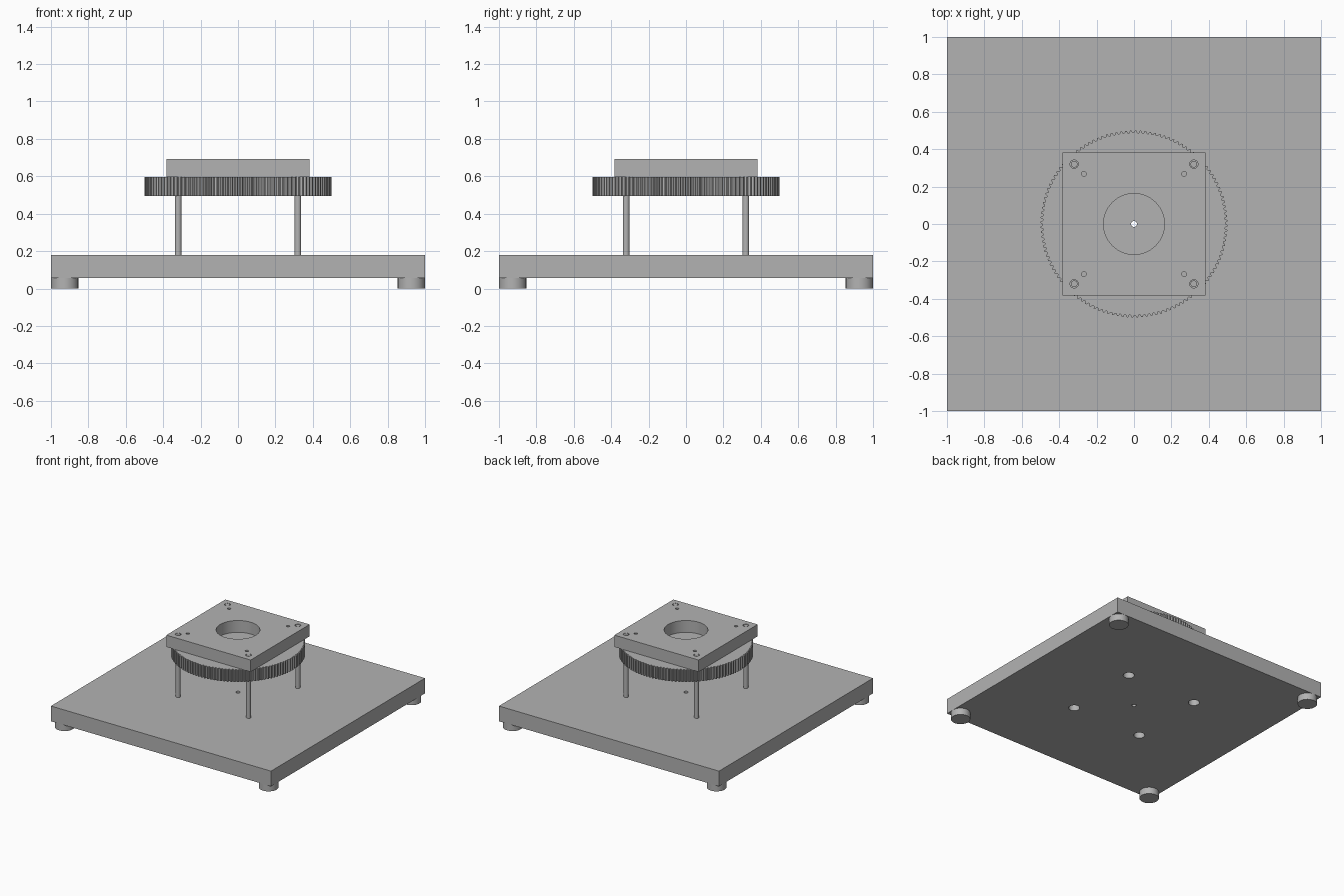
import bpy, bmesh, math
from mathutils import Matrix

cube = bpy.data.objects.get("Cube")
if cube:
    bpy.data.objects.remove(cube)

grey = bpy.data.materials.new("plain_grey")
grey.use_nodes = True
tone = (0.45, 0.45, 0.45, 1)
grey.diffuse_color = tone
grey.node_tree.nodes["Principled BSDF"].inputs["Base Color"].default_value = tone

CORNERS = [(sx, sy) for sx in (-1, 1) for sy in (-1, 1)]


def finish(name, bm):
    bmesh.ops.recalc_face_normals(bm, faces=bm.faces)
    mesh = bpy.data.meshes.new(name)
    bm.to_mesh(mesh)
    bm.free()
    mesh.materials.append(grey)
    ob = bpy.data.objects.new(name, mesh)
    bpy.context.collection.objects.link(ob)
    return ob


def slab(name, width, z0, z1):
    bm = bmesh.new()
    bmesh.ops.create_cube(bm, size=1, matrix=Matrix.Translation((0, 0, (z0 + z1) / 2))
                          @ Matrix.Diagonal((width, width, z1 - z0, 1)))
    return finish(name, bm)


def add_cylinder(bm, x, y, r, z0, z1, sides=32):
    bmesh.ops.create_cone(bm, cap_ends=True, segments=sides, radius1=r, radius2=r,
                          depth=z1 - z0, matrix=Matrix.Translation((x, y, (z0 + z1) / 2)))


def cylinder(name, x, y, r, z0, z1, sides=32):
    bm = bmesh.new()
    add_cylinder(bm, x, y, r, z0, z1, sides)
    ob = finish(name, bm)
    smooth(ob)
    return ob


def smooth(ob, angle=30):
    bpy.ops.object.select_all(action='DESELECT')
    ob.select_set(True)
    bpy.context.view_layer.objects.active = ob
    bpy.ops.object.shade_smooth_by_angle(angle=math.radians(angle))


def drill(ob, holes):
    """Cut round holes, each given as (x, y, radius, z0, z1)."""
    bm = bmesh.new()
    for x, y, r, z0, z1 in holes:
        add_cylinder(bm, x, y, r, z0, z1, 64 if r > 0.1 else 32)
    cutter = finish("hole_cutter", bm)
    cutter.hide_render = True
    mod = ob.modifiers.new("holes", 'BOOLEAN')
    mod.operation = 'DIFFERENCE'
    mod.solver = 'EXACT'
    mod.object = cutter
    bpy.context.view_layer.objects.active = ob
    bpy.ops.object.modifier_apply(modifier=mod.name)
    bpy.data.objects.remove(cutter)
    smooth(ob)


# Levels and radii
BASE_Z, BASE_TOP = 0.055, 0.18
GEAR_Z, PLATE_Z, TOP = 0.495, 0.595, 0.692
ROD, ROD_R, PIN = 0.32, 0.018, 0.268


def corner_holes(pos, r, z0, z1):
    return [(sx * pos, sy * pos, r, z0, z1) for sx, sy in CORNERS]


# Base board with a centre hole and counterbores underneath
base = slab("base_board", 2, BASE_Z, BASE_TOP)
drill(base, [(0, 0, 0.016, 0, 1)] + corner_holes(ROD, 0.042, 0, 0.12))

# Feet and support rods
for sx, sy in CORNERS:
    side = ("front" if sy < 0 else "back") + ("_left" if sx > 0 else "_right")
    cylinder(side + "_foot", sx * 0.927, sy * 0.927, 0.073, 0, BASE_Z, 48)
    cylinder(side + "_rod", sx * ROD, sy * ROD, ROD_R, 0.11, TOP)

# Toothed wheel
bm = bmesh.new()
teeth = 120
ring = []
for i in range(teeth):
    for offset, r in ((0, 0.488), (0.3, 0.488), (0.5, 0.5), (0.8, 0.5)):
        a = (i + offset) / teeth * math.tau
        ring.append(bm.verts.new((r * math.cos(a), r * math.sin(a), GEAR_Z)))
face = bm.faces.new(ring)
top = bmesh.ops.extrude_face_region(bm, geom=[face], use_keep_orig=True)["geom"]
bmesh.ops.translate(bm, vec=(0, 0, PLATE_Z - GEAR_Z),
                    verts=[v for v in top if isinstance(v, bmesh.types.BMVert)])
gear = finish("toothed_wheel", bm)
drill(gear, [(0, 0, 0.016, 0, 1)] + corner_holes(ROD, 0.022, 0, 1))

# Square top plate with the large bore, rod holes and pin holes
plate = slab("top_plate", 0.766, PLATE_Z, TOP)
drill(plate, [(0, 0, 0.163, 0, 1)] + corner_holes(ROD, 0.022, 0, 1)
      + corner_holes(PIN, 0.013, 0, 1))
